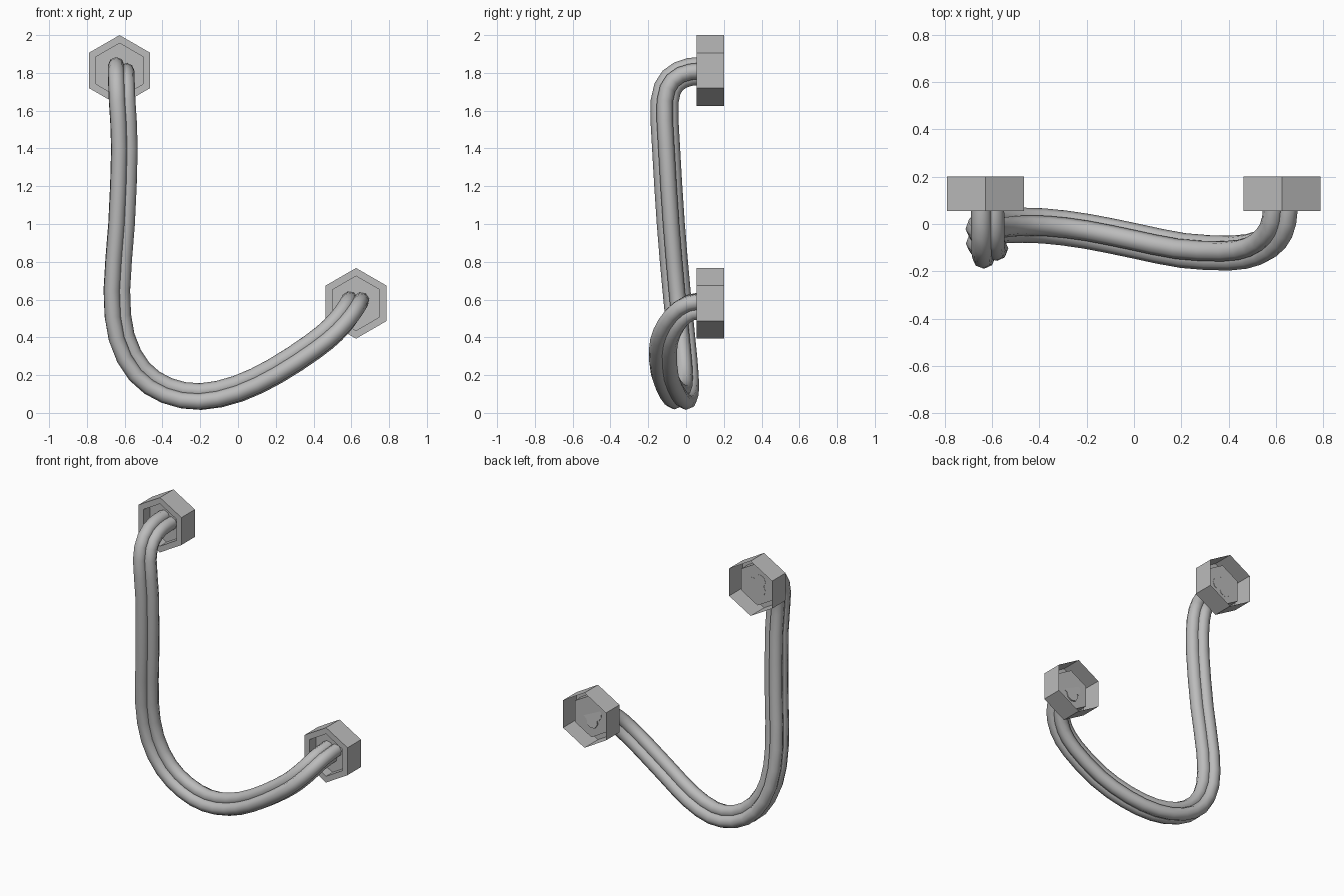
import bpy, bmesh
from math import cos, sin, radians
from mathutils import Vector, Quaternion

cube = bpy.data.objects.get("Cube")
if cube:
    bpy.data.objects.remove(cube)

# One plain metal colour
grey = bpy.data.materials.new("plain_grey")
grey.use_nodes = True
colour = (0.5, 0.5, 0.5, 1)
grey.diffuse_color = colour
grey.node_tree.nodes["Principled BSDF"].inputs["Base Color"].default_value = colour


def make_nut(name, x, z):
    """Hexagonal shell: open back, rimmed front, recessed socket with a floor."""
    bm = bmesh.new()
    profile = [(0.187, 0.2), (0.187, 0.055), (0.144, 0.055), (0.144, 0.125)]
    rings = []
    for r, y in profile:
        angles = [radians(30 + 60 * i) for i in range(6)]
        rings.append([bm.verts.new((x + r * cos(a), y, z + r * sin(a))) for a in angles])
    for a, b in zip(rings, rings[1:]):
        for i in range(6):
            j = (i + 1) % 6
            bm.faces.new((a[i], a[j], b[j], b[i]))
    bm.faces.new(rings[-1])
    bmesh.ops.recalc_face_normals(bm, faces=bm.faces)
    mesh = bpy.data.meshes.new(name)
    bm.to_mesh(mesh)
    bm.free()
    mesh.materials.append(grey)
    bpy.context.collection.objects.link(bpy.data.objects.new(name, mesh))


make_nut("upper_nut", -0.627, 1.813)
make_nut("lower_nut", 0.625, 0.58)

# Centre line of the cable, from the upper nut to the lower nut
path = [Vector(p) for p in (
    (-.627, .127, 1.81), (-.627, .02, 1.805), (-.626, -.07, 1.76), (-.622, -.113, 1.65),
    (-.61, -.105, 1.4), (-.625, -.08, 1.0), (-.65, -.05, .65), (-.625, -.025, .4),
    (-.53, -.008, .215), (-.38, -.008, .11), (-.2, -.03, .078), (0, -.07, .12),
    (.2, -.11, .215), (.4, -.12, .345), (.51, -.1, .435), (.58, -.05, .515),
    (.612, .02, .565), (.62, .127, .58))]


def smooth_path(pts, steps):
    """Catmull-Rom samples through the points."""
    ext = [2 * pts[0] - pts[1]] + pts + [2 * pts[-1] - pts[-2]]
    out = []
    for a, b, c, d in zip(ext, ext[1:], ext[2:], ext[3:]):
        for k in range(steps):
            t = k / steps
            out.append(0.5 * (2 * b + (c - a) * t + (2 * a - 5 * b + 4 * c - d) * t ** 2
                              + (3 * b - a - 3 * c + d) * t ** 3))
    return out + [pts[-1]]


centre = smooth_path(path, 2)

# Carry a cross-section frame along the path without extra twist
frames = []
side = Vector((1, 0, 0))
last = len(centre) - 1
for i, p in enumerate(centre):
    tangent = (centre[min(i + 1, last)] - centre[max(i - 1, 0)]).normalized()
    side = (side - tangent * side.dot(tangent)).normalized()
    frames.append((p, tangent, side.copy()))

# Three strands bundled around the centre line
for n, name in enumerate(("first_strand", "second_strand", "third_strand")):
    curve = bpy.data.curves.new(name, "CURVE")
    curve.dimensions = "3D"
    curve.bevel_depth = 0.043
    curve.bevel_resolution = 2
    curve.use_fill_caps = True
    spline = curve.splines.new("POLY")
    spline.points.add(last)
    spline.use_smooth = True
    for point, (p, tangent, side) in zip(spline.points, frames):
        offset = Quaternion(tangent, radians(120 * n)) @ side * 0.036
        point.co = (*(p + offset), 1)
    curve.materials.append(grey)
    strand = bpy.data.objects.new(name, curve)
    bpy.context.collection.objects.link(strand)
    bpy.ops.object.select_all(action="DESELECT")
    strand.select_set(True)
    bpy.context.view_layer.objects.active = strand
    bpy.ops.object.convert(target="MESH")
    bpy.ops.object.shade_smooth_by_angle(angle=radians(60))
